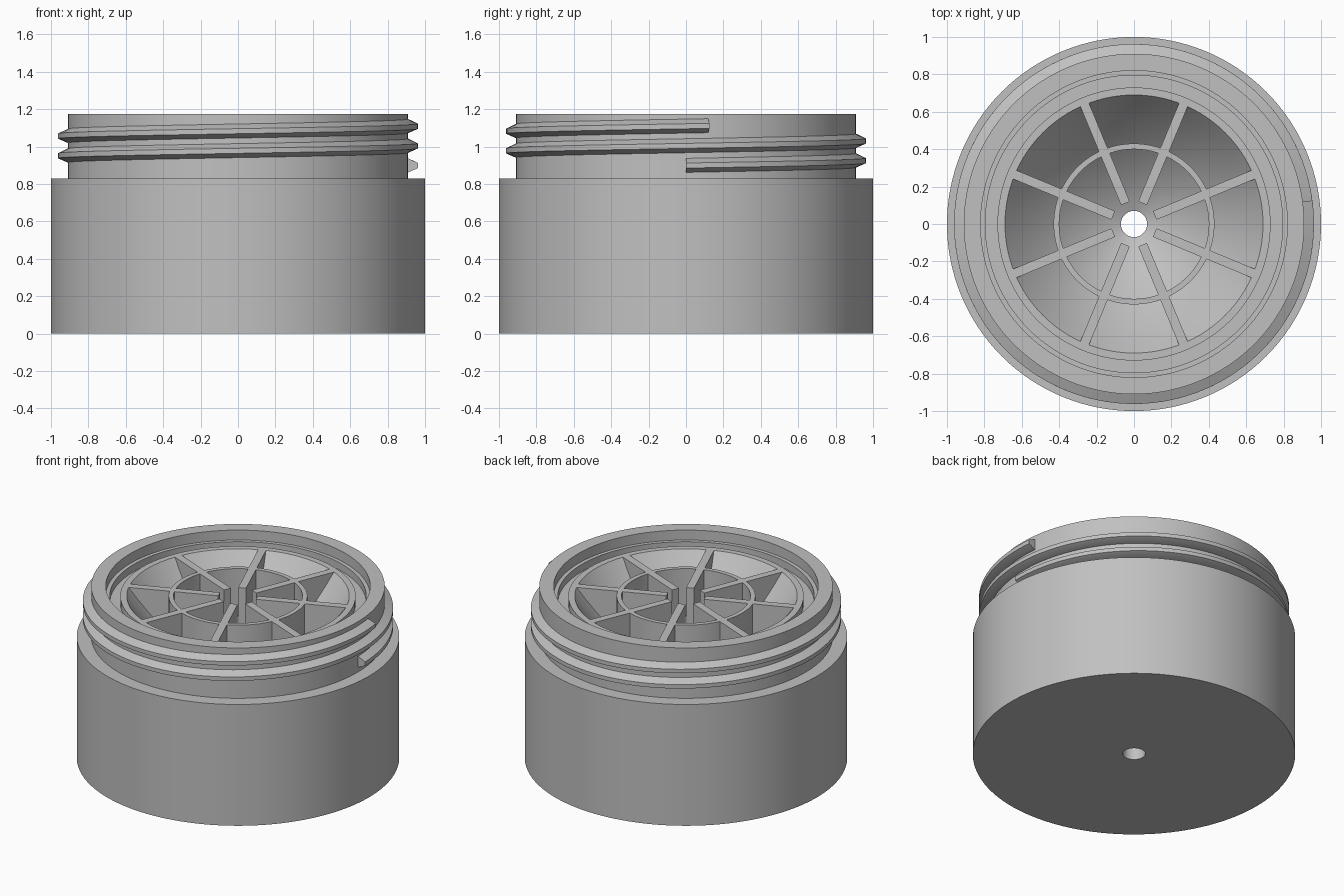
import bpy
import bmesh
from math import sin, cos, pi, radians

cube = bpy.data.objects.get("Cube")
if cube:
    bpy.data.objects.remove(cube, do_unlink=True)

grey = bpy.data.materials.new("plain_grey")
grey.use_nodes = True
GREY = (0.53, 0.53, 0.53, 1)
grey.diffuse_color = GREY
grey.node_tree.nodes["Principled BSDF"].inputs["Base Color"].default_value = GREY

SEGMENTS = 128
FLOOR = 1.107   # height of the inner ledge, ribs and ring


def finish(name, bm):
    bmesh.ops.recalc_face_normals(bm, faces=bm.faces)
    mesh = bpy.data.meshes.new(name)
    bm.to_mesh(mesh)
    bm.free()
    mesh.materials.append(grey)
    obj = bpy.data.objects.new(name, mesh)
    bpy.context.collection.objects.link(obj)
    bpy.ops.object.select_all(action='DESELECT')
    obj.select_set(True)
    bpy.context.view_layer.objects.active = obj
    bpy.ops.object.shade_smooth_by_angle(angle=radians(25))
    return obj


def sweep(name, profile, angles, pitch=0.0, closed=True):
    """Sweep a closed (radius, height) profile round z, rising by pitch per turn."""
    bm = bmesh.new()
    rings = [[bm.verts.new((r * cos(a), r * sin(a), z + pitch * a / (2 * pi)))
              for r, z in profile] for a in angles]
    pairs = list(zip(rings, rings[1:]))
    if closed:
        pairs.append((rings[-1], rings[0]))
    else:
        bm.faces.new(rings[0])
        bm.faces.new(rings[-1])
    n = len(profile)
    for p, q in pairs:
        for i in range(n):
            j = (i + 1) % n
            bm.faces.new((p[i], q[i], q[j], p[j]))
    return finish(name, bm)


full_turn = [2 * pi * i / SEGMENTS for i in range(SEGMENTS)]

# Solid body: outer wall, neck, stepped lip, seal groove, bowl and drain hole
bowl = [(0.69 - 0.62 * t, FLOOR - 0.84 * t + 0.31 * t * t)
        for t in [i / 12 for i in range(13)]]
outside = [(0.07, 0), (1, 0), (1, 0.83), (0.91, 0.83), (0.91, 1.175), (0.82, 1.175)]
groove = [(0.82, FLOOR), (0.795, FLOOR), (0.795, FLOOR - 0.05),
          (0.73, FLOOR - 0.05), (0.73, FLOOR)]
sweep("jar_body", outside + groove + bowl, full_turn)

# Helical screw thread: two turns and a little more
thread_profile = [(0.90, 0.862), (0.91, 0.862), (0.962, 0.885),
                  (0.962, 0.912), (0.91, 0.937), (0.90, 0.937)]
end = 4 * pi + radians(7.5)
steps = 2 * SEGMENTS
sweep("screw_thread", thread_profile, [end * i / steps for i in range(steps + 1)],
      pitch=0.105, closed=False)

# Circular stiffening wall in the bowl
sweep("inner_ring", [(0.40, 0.65), (0.43, 0.65), (0.43, FLOOR), (0.40, FLOOR)], full_turn)

# Eight radial ribs, stopping short of the drain hole
for k in range(8):
    a = radians(22.5 + 45 * k)
    bm = bmesh.new()
    bmesh.ops.create_cube(bm, size=1)
    for v in bm.verts:
        r = 0.12 if v.co.x < 0 else 0.692
        w = v.co.y * 0.05
        z = FLOOR if v.co.z > 0 else 0.57
        v.co = (r * cos(a) - w * sin(a), r * sin(a) + w * cos(a), z)
    finish(f"rib_{k + 1}", bm)
